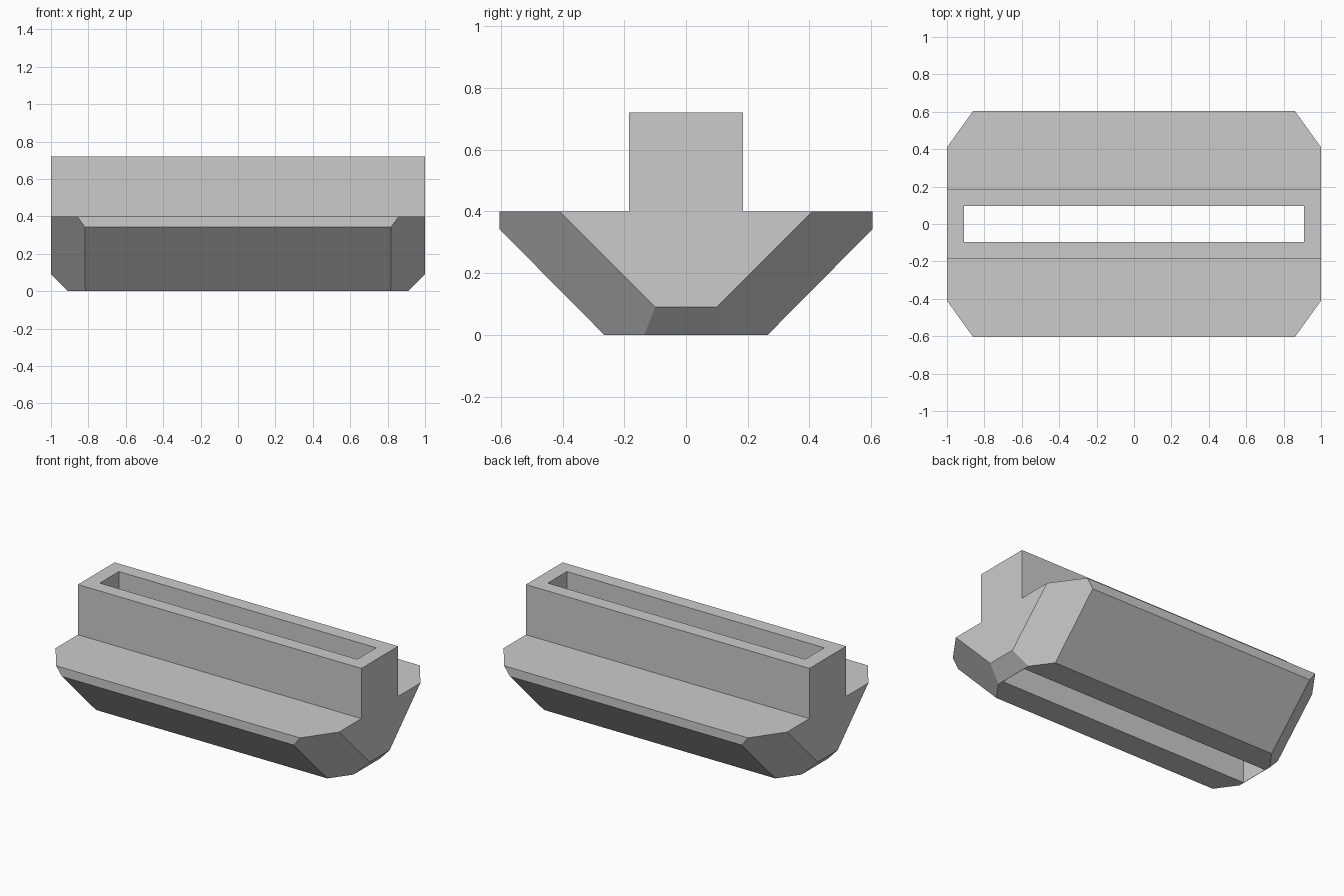
import bpy
import bmesh
from mathutils import Vector

cube = bpy.data.objects.get("Cube")
if cube:
    bpy.data.objects.remove(cube, do_unlink=True)

grey = bpy.data.materials.new("light grey")
grey.use_nodes = True
colour = (0.6, 0.6, 0.6, 1)
grey.diffuse_color = colour
grey.node_tree.nodes["Principled BSDF"].inputs["Base Color"].default_value = colour


def add_object(name, bm):
    bmesh.ops.recalc_face_normals(bm, faces=bm.faces[:])
    mesh = bpy.data.meshes.new(name)
    bm.to_mesh(mesh)
    bm.free()
    mesh.materials.append(grey)
    obj = bpy.data.objects.new(name, mesh)
    bpy.context.collection.objects.link(obj)
    return obj


def cut(bm, point, normal):
    """Slice away everything on the normal's side and cap the opening."""
    result = bmesh.ops.bisect_plane(
        bm, geom=bm.verts[:] + bm.edges[:] + bm.faces[:], dist=1e-5,
        plane_co=point, plane_no=Vector(normal).normalized(), clear_outer=True)
    edges = [e for e in result["geom_cut"] if isinstance(e, bmesh.types.BMEdge)]
    bmesh.ops.contextual_create(bm, geom=edges)


# Stepped profile with a raised rib, mirrored across y and extruded along x
half = [(0.265, 0), (0.605, 0.343), (0.605, 0.4), (0.185, 0.4), (0.185, 0.72)]
profile = half + [(-y, z) for y, z in reversed(half)]
bm = bmesh.new()
end = bm.faces.new([bm.verts.new((-1, y, z)) for y, z in profile])
swept = bmesh.ops.extrude_face_region(bm, geom=[end])
bmesh.ops.translate(bm, vec=(2, 0, 0),
                    verts=[v for v in swept["geom"] if isinstance(v, bmesh.types.BMVert)])

# Bevelled lower ends and slanted corners
for sx in (-1, 1):
    cut(bm, (sx * 0.91, 0, 0), (sx, 0, -1))
    for sy in (-1, 1):
        cut(bm, (sx, sy * 0.41, 0.4), (sx * 1.39, sy, -1))
body = add_object("slotted_rail", bm)

# Long slot straight through the rail
bm = bmesh.new()
bmesh.ops.create_cube(bm, size=1)
bmesh.ops.scale(bm, vec=(1.816, 0.192, 2), verts=bm.verts[:])
cutter = add_object("slot_cutter", bm)
cutter.hide_render = True
cutter.hide_viewport = True
slot = body.modifiers.new("slot", "BOOLEAN")
slot.operation = "DIFFERENCE"
slot.solver = "EXACT"
slot.object = cutter
